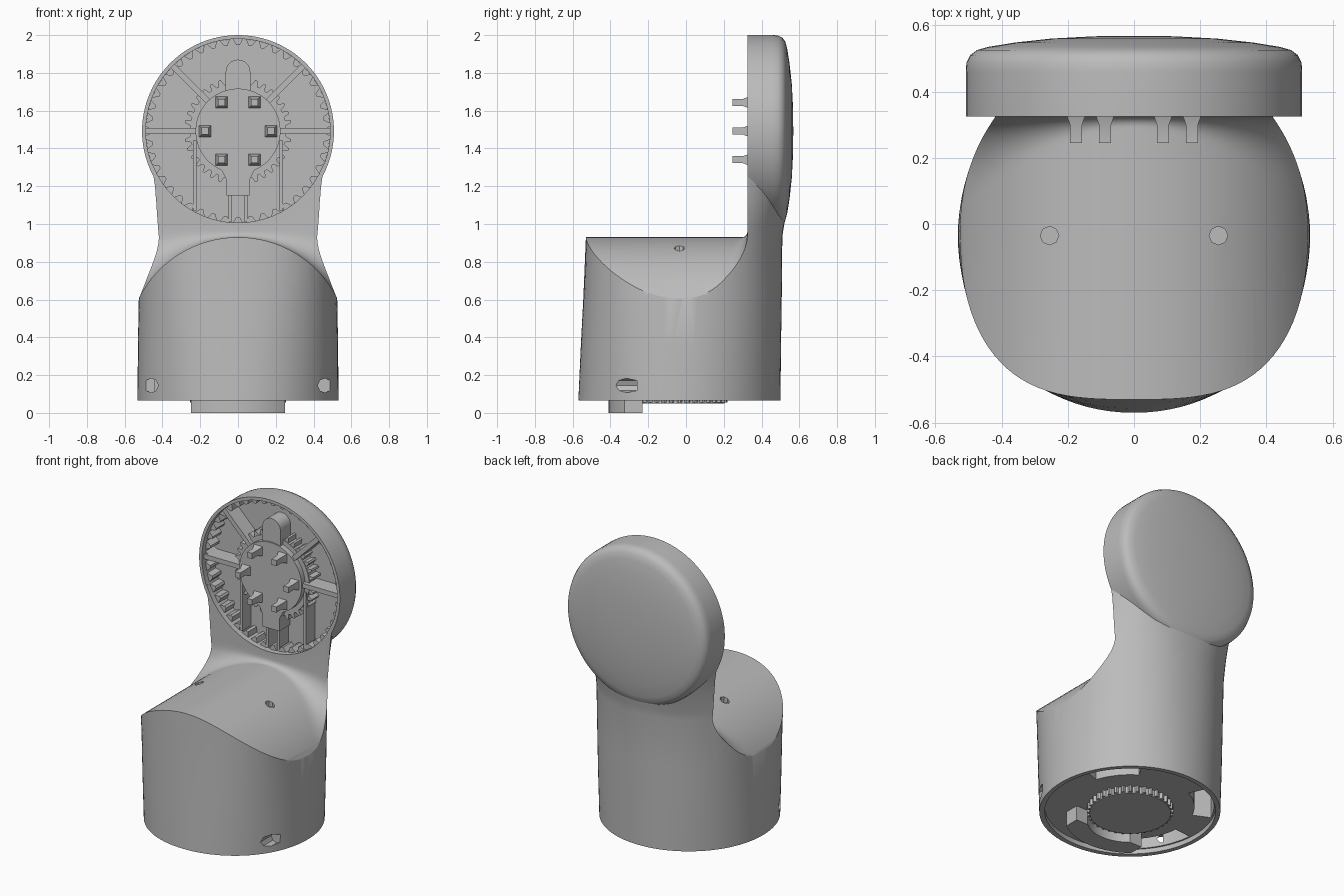
import bpy, bmesh, math
from mathutils import Matrix, Vector

if "Cube" in bpy.data.objects:
    bpy.data.objects.remove(bpy.data.objects["Cube"])

grey = bpy.data.materials.new("matte_grey")
grey.use_nodes = True
GREY = (0.5, 0.5, 0.5, 1)
grey.diffuse_color = GREY
grey.node_tree.nodes["Principled BSDF"].inputs["Base Color"].default_value = GREY

HUB_Z = 1.492
FACE_Y = 0.325
BASE_Y = -0.035
TO_Y = Matrix.Translation((0, 0, HUB_Z)) @ Matrix.Rotation(math.pi / 2, 4, "X")


def finish(name, bm, smooth=True):
    bmesh.ops.recalc_face_normals(bm, faces=bm.faces)
    mesh = bpy.data.meshes.new(name)
    bm.to_mesh(mesh)
    bm.free()
    obj = bpy.data.objects.new(name, mesh)
    bpy.context.collection.objects.link(obj)
    mesh.materials.append(grey)
    if smooth:
        shade(obj)
    return obj


def shade(obj):
    bpy.ops.object.select_all(action="DESELECT")
    obj.select_set(True)
    bpy.context.view_layer.objects.active = obj
    bpy.ops.object.shade_smooth_by_angle(angle=math.radians(32))


def loft(name, rings):
    """Closed solid through a list of equal-length point rings."""
    bm = bmesh.new()
    loops = [[bm.verts.new(p) for p in ring] for ring in rings]
    n = len(loops[0])
    for a, b in zip(loops, loops[1:]):
        for i in range(n):
            j = (i + 1) % n
            bm.faces.new((a[i], a[j], b[j], b[i]))
    bm.faces.new(loops[0])
    bm.faces.new(loops[-1])
    return finish(name, bm)


def prism(name, points, start, end, matrix=Matrix()):
    """Flat outline in local XY, extruded from start to end along local Z."""
    return loft(name, [[matrix @ Vector((x, y, h)) for x, y in points] for h in (start, end)])


def cut(obj, cutters):
    for cutter in cutters:
        mod = obj.modifiers.new("cut", "BOOLEAN")
        mod.operation = "DIFFERENCE"
        mod.solver = "EXACT"
        mod.object = cutter
        bpy.context.view_layer.objects.active = obj
        bpy.ops.object.modifier_apply(modifier=mod.name)
        bpy.data.objects.remove(cutter)
    shade(obj)


def arc(radius, a0, a1, n, cx=0, cy=0):
    return [(cx + radius * math.cos(math.radians(a0 + (a1 - a0) * i / n)),
             cy + radius * math.sin(math.radians(a0 + (a1 - a0) * i / n))) for i in range(n + 1)]


def circle(radius, n=64, cy=0, cx=0):
    return arc(radius, 0, 360, n, cx, cy)[:-1]


def sector(r0, r1, a0, a1, cy=0):
    return arc(r1, a0, a1, 12, 0, cy) + arc(r0, a1, a0, 12, 0, cy)


# Body: tube that is round at the foot, squarer at the front top and in the neck
def section(z, cy, rx, ry, back, front):
    ring = []
    for i in range(96):
        c, s = math.cos(math.tau * i / 96), math.sin(math.tau * i / 96)
        power = back if s > 0 else front
        ring.append((math.copysign(abs(c) ** (2 / power), c) * rx,
                     cy + math.copysign(abs(s) ** (2 / power), s) * ry, z))
    return ring


body = loft("body_shell", [
    section(0.065, BASE_Y, 0.532, 0.535, 2.0, 2.05),
    section(0.35, -0.027, 0.53, 0.53, 2.07, 2.25),
    section(0.62, -0.018, 0.525, 0.525, 2.13, 2.5),
    section(0.93, -0.01, 0.52, 0.52, 2.2, 2.9),
    section(0.98, -0.005, 0.515, 0.522, 2.25, 2.9),
    section(1.05, 0.0, 0.5, 0.53, 2.4, 2.9),
    section(1.12, 0.0, 0.485, 0.541, 2.65, 2.9),
    section(1.2, 0.0, 0.475, 0.549, 3.0, 3.0),
    section(1.32, 0.0, 0.472, 0.54, 4.0, 4.0)])


# Saddle cutter: barrel-shaped top that sweeps up into the neck wall
def saddle(x, y):
    r = 0.03 + 0.9 * min(abs(x), 0.5) ** 2
    d = min(max(0, y - (FACE_Y - r)), r)
    return 0.34 + math.sqrt(max(0.05, 0.348 - x * x)) + r - math.sqrt(r * r - d * d)


rows = [-0.7] + [FACE_Y - 0.26 * (1 - i / 24) ** 1.5 for i in range(25)]
columns = [-0.6 + 0.03 * i for i in range(41)]
saddle_cutter = loft("saddle_cutter", [
    [(x, y, saddle(x, y)) for x in columns] + [(0.6, y, 1.7), (-0.6, y, 1.7)] for y in rows])

cavity = prism("cavity_cutter", circle(0.485), -0.46, 0.0, TO_Y)
recess = prism("recess_cutter", circle(0.505, 96, BASE_Y), 0.0, 0.095)
slots = [prism("slot_cutter", sector(0.38, 0.495, a - 20, a + 20, BASE_Y), 0.05, 0.3)
         for a in (38, 135, 205)]
# Screw windows through the lower wall and small notches in the saddle
openings = []
for side in (-1, 1):
    m = Matrix.Translation((side * 0.46, -0.31, 0.145)) @ Matrix.Rotation(math.pi / 2, 4, "X")
    openings.append(prism("window_cutter", circle(0.038, 8), -0.05, 0.12, m))
    openings.append(prism("notch_cutter", circle(0.028, 8, BASE_Y, side * 0.255), 0.845, 0.95))
cut(body, [saddle_cutter, cavity, recess] + slots + openings)

# Round head: domed back, open front
profile = [(0.0, 0.568), (0.12, 0.567), (0.25, 0.56), (0.36, 0.548), (0.44, 0.535), (0.475, 0.525),
           (0.495, 0.51), (0.506, 0.488), (0.508, 0.46), (0.508, FACE_Y), (0.488, FACE_Y),
           (0.488, 0.45), (0.0, 0.45)]
bm = bmesh.new()
verts = [bm.verts.new((r, y, HUB_Z)) for r, y in profile]
edges = [bm.edges.new(pair) for pair in zip(verts, verts[1:])]
bmesh.ops.spin(bm, geom=verts + edges, cent=(0, 0, HUB_Z), axis=(0, 1, 0), angle=math.tau, steps=96)
bmesh.ops.remove_doubles(bm, verts=bm.verts, dist=0.0005)
finish("head_shell", bm)

# Hub plate with rounded tab above and stem below
prism("hub_plate", circle(0.225, 48), -0.46, -0.335, TO_Y)
prism("hub_step", circle(0.255, 40), -0.46, -0.37, TO_Y)
prism("hub_tab", arc(0.065, 0, 180, 16, 0, 0.313) + [(-0.065, 0.1), (0.065, 0.1)], -0.46, -0.345, TO_Y)
prism("hub_stem", [(-0.1, -0.18), (-0.06, -0.26), (-0.06, -0.34), (0.06, -0.34), (0.06, -0.26),
                   (0.1, -0.18)], -0.46, -0.34, TO_Y)

# Spokes and lower ribs inside the head
for i, angle in enumerate((0, 45, 135, 180)):
    m = TO_Y @ Matrix.Rotation(math.radians(angle), 4, "Z")
    prism(f"spoke_{i}", [(0.2, -0.015), (0.487, -0.015), (0.487, 0.015), (0.2, 0.015)], -0.46, -0.345, m)
for side in (-1, 1):
    for name, x, top, low in (("stem_rib", 0.04, -0.33, -0.48), ("side_rib", 0.23, -0.05, -0.42)):
        x0, x1 = side * x - 0.009, side * x + 0.009
        prism(f"{name}_{side}", [(x0, low), (x1, low), (x1, top), (x0, top)], -0.46, -0.36, TO_Y)


# Rings of ragged teeth
def teeth(name, r0, r1, count, start, end, matrix, cy=0):
    bm = bmesh.new()
    for k in range(count):
        a = math.tau * k / count
        for h in (start, end):
            for r, w in ((r0, 0.25), (r1, 0.8)):
                for s in (-1, 1):
                    t = a + s * w * math.pi / count
                    bm.verts.new(matrix @ Vector((r * math.cos(t), cy + r * math.sin(t), h)))
        bm.verts.ensure_lookup_table()
        v = bm.verts[-8:]
        for f in ((0, 1, 3, 2), (4, 5, 7, 6), (0, 1, 5, 4), (2, 3, 7, 6), (0, 2, 6, 4), (1, 3, 7, 5)):
            bm.faces.new([v[j] for j in f])
    finish(name, bm, False)


teeth("rim_teeth", 0.455, 0.488, 44, -0.46, -0.36, TO_Y)
teeth("hub_teeth", 0.285, 0.25, 36, -0.46, -0.375, TO_Y)

# Six locating pegs with flared feet
for k in range(6):
    a = math.tau * k / 6
    cx, cy = 0.175 * math.cos(a), 0.175 * math.sin(a)
    rings = []
    for r, y in ((0.045, 0.338), (0.026, 0.30), (0.026, 0.245)):
        rings.append([TO_Y @ Vector((px + cx, py + cy, -y)) for px, py in arc(r, 45, 315, 3)])
    loft(f"peg_{k}", rings)

# Underside: centre disc, toothed ring and front foot hugging the ring
prism("bottom_disc", circle(0.24, 48, BASE_Y), 0.05, 0.12)
teeth("bottom_teeth", 0.255, 0.235, 36, 0.055, 0.11, Matrix(), BASE_Y)
foot = arc(0.41, -52.5, -127.5, 20) + [(-0.25, -0.23)] + arc(0.255, 230, 310, 16, 0, BASE_Y) + [(0.25, -0.23)]
prism("front_foot", foot, 0.0, 0.11)
